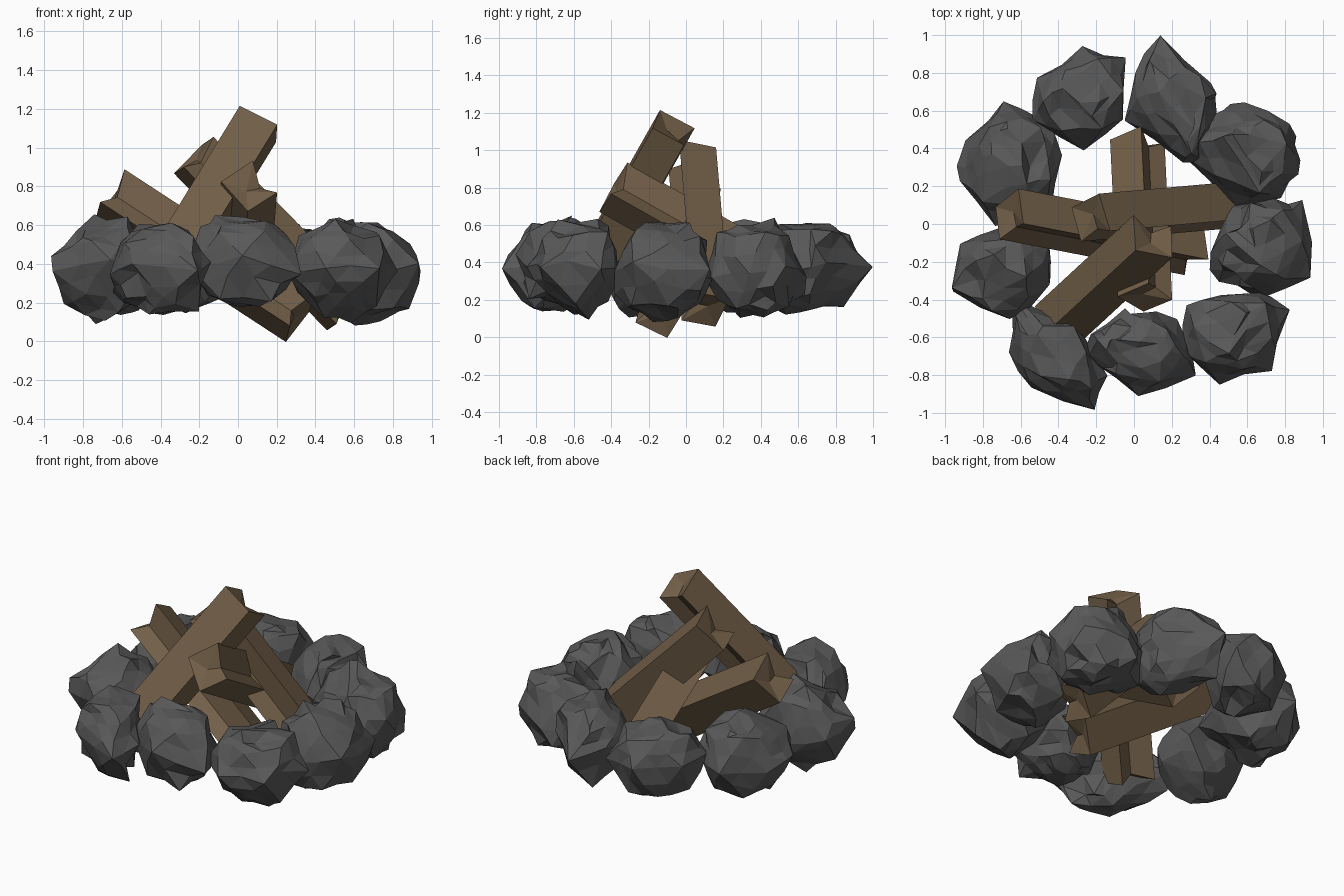
import bpy, bmesh, random
from mathutils import Vector

if "Cube" in bpy.data.objects:
    bpy.data.objects.remove(bpy.data.objects["Cube"])

random.seed(11)


def material(name, rgb):
    m = bpy.data.materials.new(name)
    m.diffuse_color = (*rgb, 1)
    m.use_nodes = True
    m.node_tree.nodes["Principled BSDF"].inputs["Base Color"].default_value = m.diffuse_color
    return m


stone = material("stone", (0.1, 0.1, 0.1))
wood = material("wood", (0.17, 0.115, 0.065))


def finish(bm, name, mat):
    bmesh.ops.recalc_face_normals(bm, faces=bm.faces[:])
    me = bpy.data.meshes.new(name)
    bm.to_mesh(me)
    bm.free()
    me.materials.append(mat)
    ob = bpy.data.objects.new(name, me)
    bpy.context.collection.objects.link(ob)


def jitter(a):
    return Vector([random.uniform(-a, a) for _ in range(3)])


# Stones: faceted boulder hull around a plan outline, then chipped
def rock(name, outline, low, high):
    bm = bmesh.new()
    pts = [Vector(p) for p in outline]
    c = sum(pts, Vector((0, 0))) / len(pts)
    mids = [(p + q) / 2 for p, q in zip(pts, pts[1:] + pts[:1])]
    h = high - low

    def ring(points, scale, t, dz):
        for p in points:
            xy = c + (p - c) * scale
            bm.verts.new((xy.x, xy.y, low + h * t + random.uniform(-dz, dz)))

    ring(pts, 1.0, 0.52, 0.05)
    ring(mids, 0.84, 0.84, 0.04)
    ring(mids, 0.8, 0.2, 0.04)
    ring(pts[::3], 0.4, 0.97, 0.015)
    ring(pts[1::3], 0.3, 0.03, 0.015)
    bmesh.ops.convex_hull(bm, input=bm.verts[:])
    loose = [v for v in bm.verts if not v.link_faces]
    bmesh.ops.delete(bm, geom=loose, context='VERTS')
    old = set(bm.verts)
    bmesh.ops.subdivide_edges(bm, edges=bm.edges[:], cuts=1, use_grid_fill=True)
    for v in bm.verts:
        if v not in old:
            v.co += jitter(0.012)
            if random.random() < 0.2:
                v.co += jitter(0.04)
    bmesh.ops.triangulate(bm, faces=bm.faces[:])
    finish(bm, name, stone)


rock("stone_1", [(-.68, .65), (-.51, .56), (-.38, .37), (-.45, .05), (-.73, 0), (-.93, .23), (-.88, .45)], .12, .63)
rock("stone_2", [(-.51, .77), (-.27, .93), (-.05, .87), (-.04, .57), (-.26, .38), (-.55, .55)], .13, .62)
rock("stone_3", [(.13, 1), (.4, .74), (.44, .6), (.36, .34), (.27, .33), (-.04, .55), (0, .8)], .12, .63)
rock("stone_4", [(.59, .64), (.82, .52), (.87, .33), (.78, .14), (.56, .1), (.26, .36), (.34, .54)], .09, .62)
rock("stone_5", [(.72, .14), (.91, .09), (.96, -.26), (.7, -.39), (.46, -.3), (.41, -.15), (.5, .09)], .08, .62)
rock("stone_6", [(.62, -.34), (.82, -.45), (.72, -.76), (.45, -.85), (.25, -.66), (.28, -.42)], .11, .62)
rock("stone_7", [(-.23, -.58), (-.05, -.45), (.12, -.46), (.28, -.62), (.31, -.8), (.03, -.92), (-.25, -.72)], .16, .65)
rock("stone_8", [(-.63, -.4), (-.3, -.53), (-.17, -.8), (-.22, -.99), (-.55, -.87), (-.66, -.68)], .12, .63)
rock("stone_9", [(-.93, -.1), (-.7, -.02), (-.45, -.05), (-.42, -.35), (-.67, -.51), (-.96, -.36)], .1, .64)

# Split log cross-section with one grooved side
PROFILE = [(-.11, -.1), (.11, -.1), (.115, .09), (.02, .055), (-.11, .11)]


# Logs: grooved profile run between two points, groove ends cut back
def log(name, top, bottom, up):
    a, b = Vector(top), Vector(bottom)
    d = (b - a).normalized()
    u = Vector(up)
    u = (u - d * u.dot(d)).normalized()
    s = d.cross(u)
    bm = bmesh.new()
    rings = []
    for end, inward in ((a, d), (b, -d)):
        row = []
        for i, (x, y) in enumerate(PROFILE):
            cut = 0.05 if i == 3 else 0.0
            row.append(bm.verts.new(end + s * x + u * y + inward * cut))
        rings.append(row)
    n = len(PROFILE)
    for i in range(n):
        j = (i + 1) % n
        bm.faces.new((rings[0][i], rings[0][j], rings[1][j], rings[1][i]))
    for row, end, inward in ((rings[0], a, d), (rings[1], b, -d)):
        hub = bm.verts.new(end + inward * 0.03 - u * 0.02)
        for i in range(n):
            bm.faces.new((row[i], row[(i + 1) % n], hub))
    finish(bm, name, wood)


log("log_tall", (.1, -.07, 1.12), (-.42, -.55, .27), (-.06, .88, -.47))
log("log_left", (-.66, .05, .76), (.32, -.14, .12), (0, -.8, .5))
log("log_right", (-.23, .03, .96), (.56, .1, .15), (.2, -1, .3))
log("log_front", (.06, -.39, .80), (.02, .44, .33), (1, 0, .9))
